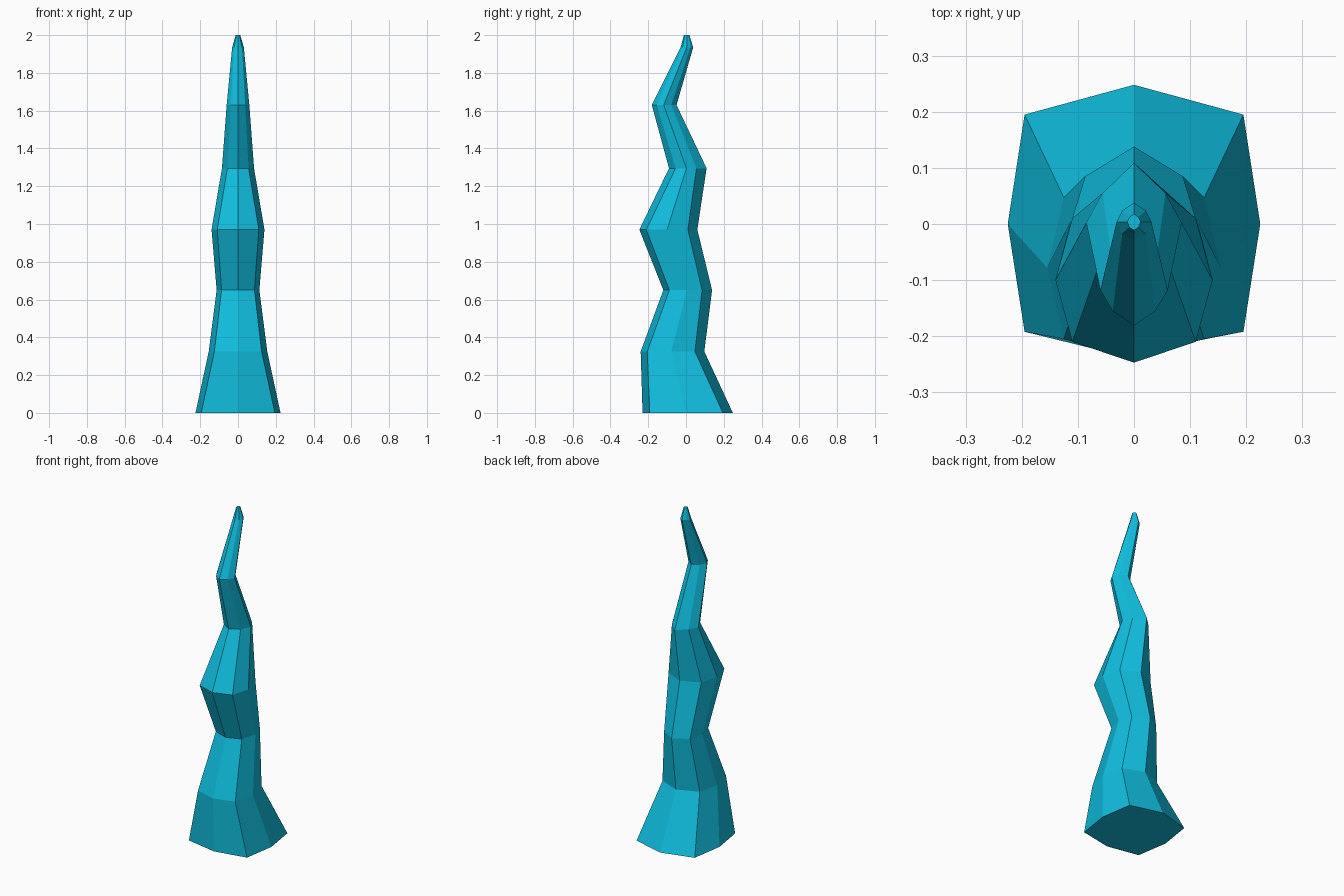
import bpy
import bmesh

if "Cube" in bpy.data.objects:
    bpy.data.objects.remove(bpy.data.objects["Cube"])

# One flat teal for the whole piece
teal = bpy.data.materials.new("teal")
teal.diffuse_color = (0.005, 0.51, 0.73, 1.0)
teal.use_nodes = True
teal.node_tree.nodes["Principled BSDF"].inputs["Base Color"].default_value = teal.diffuse_color

# Octagonal rings of the wavy tapering body:
# z, side half width, corner half width, then y of front, front corner, side, back corner, back
RINGS = [
    (0.00, 0.225, 0.195, -0.230, -0.192, 0.000, 0.195, 0.248),
    (0.325, 0.155, 0.125, -0.240, -0.205, -0.078, 0.047, 0.097),
    (0.65, 0.113, 0.087, -0.120, -0.088, 0.005, 0.085, 0.138),
    (0.97, 0.140, 0.110, -0.247, -0.210, -0.100, 0.010, 0.060),
    (1.295, 0.085, 0.056, -0.090, -0.055, 0.002, 0.055, 0.109),
    (1.63, 0.060, 0.038, -0.181, -0.155, -0.118, -0.078, -0.050),
    (1.935, 0.031, 0.021, -0.029, -0.018, 0.004, 0.024, 0.038),
    (2.00, 0.012, 0.008, -0.011, -0.006, 0.004, 0.012, 0.018),
]


def octagon(bm, z, w, c, front, fc, side, bc, back):
    """Mirrored eight-sided ring, counter-clockwise from the front."""
    pts = [(0, front), (c, fc), (w, side), (c, bc),
           (0, back), (-c, bc), (-w, side), (-c, fc)]
    return [bm.verts.new((x, y, z)) for x, y in pts]


# Body: rings bridged by flat quads, capped at both ends
bm = bmesh.new()
rings = [octagon(bm, *r) for r in RINGS]
for low, high in zip(rings, rings[1:]):
    for i in range(8):
        j = (i + 1) % 8
        bm.faces.new((low[i], low[j], high[j], high[i]))
bm.faces.new(rings[0][::-1])
bm.faces.new(rings[-1])
bmesh.ops.recalc_face_normals(bm, faces=bm.faces)

mesh = bpy.data.meshes.new("wavy_spike")
bm.to_mesh(mesh)
bm.free()
mesh.materials.append(teal)
spike = bpy.data.objects.new("wavy_spike", mesh)
bpy.context.collection.objects.link(spike)
